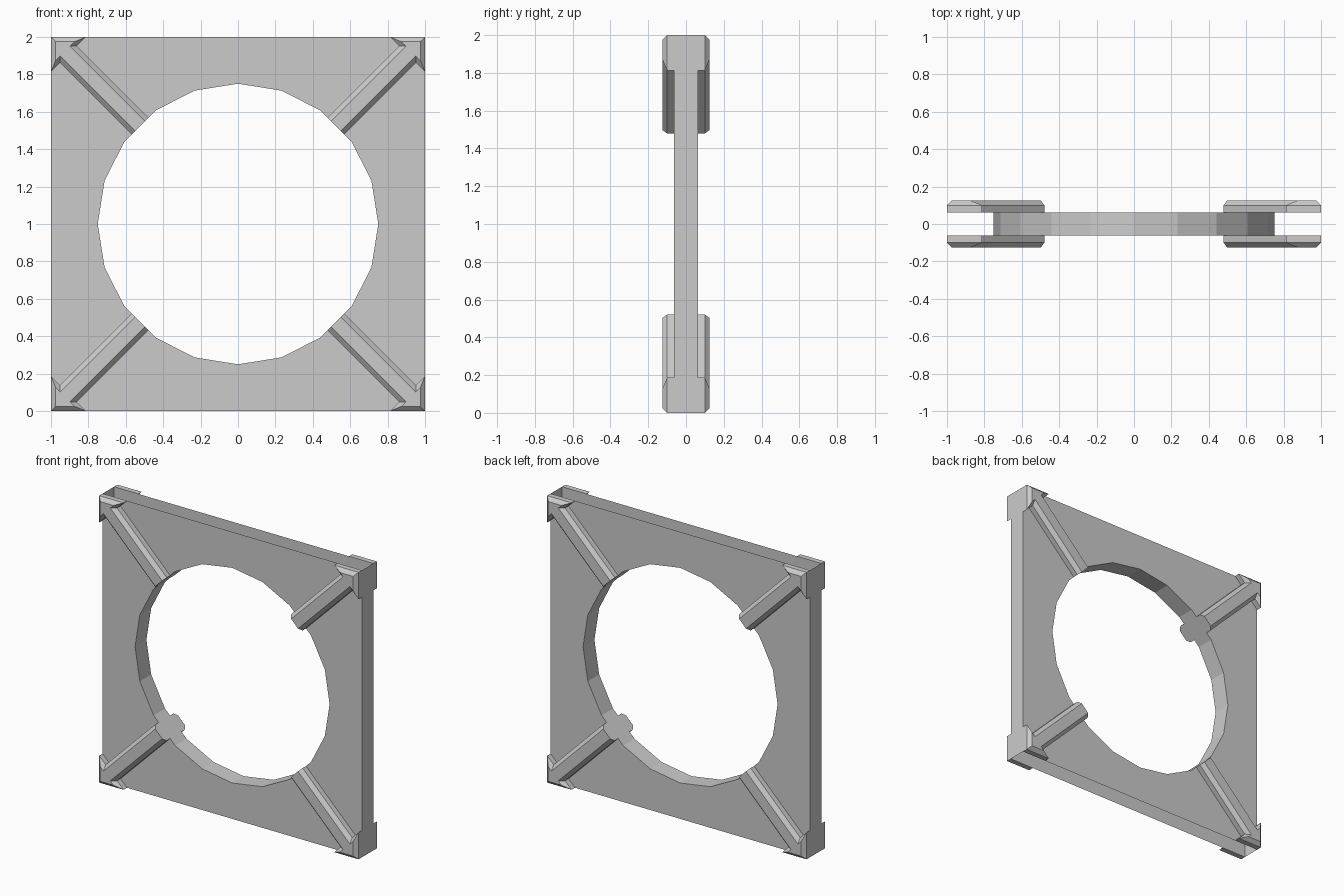
import bpy, bmesh, math
from mathutils import Vector

if "Cube" in bpy.data.objects:
    bpy.data.objects.remove(bpy.data.objects["Cube"])

T = 0.0625            # half thickness of the panel
RIM = 0.10            # height where the rib chamfer begins
TOP = 0.125           # rib top
HOLE_R, SIDES = 0.75, 20


def finish(bm, name):
    mesh = bpy.data.meshes.new(name)
    bm.to_mesh(mesh)
    bm.free()
    obj = bpy.data.objects.new(name, mesh)
    bpy.context.collection.objects.link(obj)
    return obj


def face(bm, pts, outward):
    f = bm.faces.new([bm.verts.new(p) for p in pts])
    f.normal_update()
    if f.normal.dot(Vector(outward)) < 0:
        f.normal_flip()


# Square panel with a round hole; its top and bottom edges are open
bm = bmesh.new()
ring = [(HOLE_R * math.cos(2 * math.pi * i / SIDES),
         HOLE_R * math.sin(2 * math.pi * i / SIDES)) for i in range(SIDES)]
corners = [(1, 1), (-1, 1), (-1, -1), (1, -1)]
for y in (-T, T):
    def at(p):
        return (p[0], y, p[1] + 1)
    for q, c in enumerate(corners):
        for i in range(5):
            a, b = ring[q * 5 + i], ring[(q * 5 + i + 1) % SIDES]
            face(bm, [at(c), at(a), at(b)], (0, y, 0))
        face(bm, [at(c), at(ring[(q * 5 + 5) % SIDES]), at(corners[(q + 1) % 4])], (0, y, 0))
for i in range(SIDES):
    a, b = ring[i], ring[(i + 1) % SIDES]
    face(bm, [(a[0], -T, a[1] + 1), (b[0], -T, b[1] + 1),
              (b[0], T, b[1] + 1), (a[0], T, a[1] + 1)], (-a[0] - b[0], 0, -a[1] - b[1]))
for x in (-1, 1):
    face(bm, [(x, -T, 0), (x, T, 0), (x, T, 2), (x, -T, 2)], (x, 0, 0))
bmesh.ops.remove_doubles(bm, verts=bm.verts, dist=1e-4)
finish(bm, "panel")


# Diagonal rib flaring into a corner gusset, chamfered around its top
def rib_outline(half_width, gusset_sum, edge):
    d = HOLE_R * math.cos(math.pi / SIDES) / math.sqrt(2)
    o = half_width / math.sqrt(2)
    side = [(d + o, d - o),
            (gusset_sum / 2 + o, gusset_sum / 2 - o),
            (edge, gusset_sum - edge)]
    return side + [(edge, edge)] + [(v, u) for u, v in reversed(side)]


C = TOP - RIM
outer = rib_outline(0.0625, 1.8125, 1.0)
inner = rib_outline(0.0625 - C, 1.8125 + C * math.sqrt(2), 1.0 - C)
for sx, xn in ((-1, "left"), (1, "right")):
    for sz, zn in ((-1, "lower"), (1, "upper")):
        for sy, yn in ((-1, "front"), (1, "back")):
            bm = bmesh.new()
            loops = [[bm.verts.new((sx * u, sy * y, 1 + sz * v)) for u, v in prof]
                     for prof, y in ((outer, T), (outer, RIM), (inner, TOP))]
            n = len(outer)
            for lo, hi in zip(loops, loops[1:]):
                for i in range(n):
                    j = (i + 1) % n
                    bm.faces.new((lo[i], lo[j], hi[j], hi[i]))
            bm.faces.new(loops[-1])
            if sx * sy * sz > 0:      # keep normals outward on mirrored copies
                bmesh.ops.reverse_faces(bm, faces=bm.faces)
            finish(bm, f"{yn}_{zn}_{xn}_rib")
